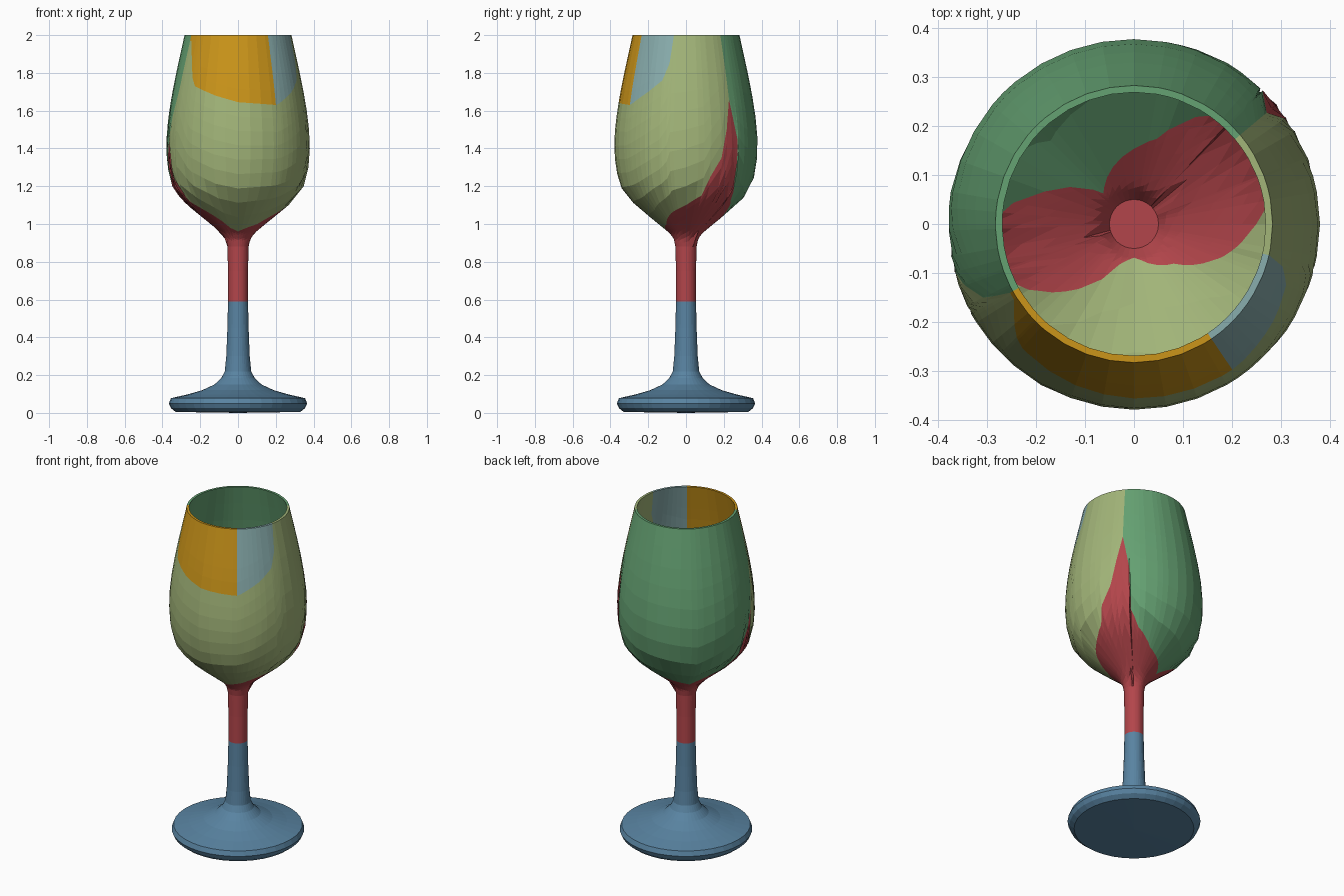
import bpy, bmesh, math

if "Cube" in bpy.data.objects:
    bpy.data.objects.remove(bpy.data.objects["Cube"])

# Bowl wall profiles (z, radius)
OUTER = [(.58, .053), (.75, .053), (.88, .056), (.92, .064), (.95, .085), (1.0, .145), (1.05, .207),
         (1.1, .268), (1.15, .315), (1.2, .348), (1.3, .373), (1.4, .38), (1.5, .376), (1.6, .364),
         (1.7, .347), (1.8, .327), (1.9, .305), (2.0, .283)]
INNER = [(.93, .05), (.97, .075), (1.05, .18), (1.1, .25), (1.15, .3), (1.2, .334), (1.3, .359),
         (1.4, .366), (1.5, .362), (1.6, .35), (1.8, .313), (2.0, .269)]
# Fracture lines (angle in degrees, z)
LOW_CRACK = [(0, 1.1), (15, 1.15), (21, 1.25), (30, 1.35), (35, 1.5), (40, 1.66), (46, 1.45),
             (47, 1.2), (55, 1.12), (75, 1.05), (90, 1.03), (135, .98), (160, 1.06), (175, 1.12),
             (182, 1.2), (190, 1.35), (195, 1.45), (199, 1.25), (207, 1.12), (225, 1.06),
             (250, .98), (270, .96), (315, 1.0), (340, 1.06), (360, 1.1)]
RIM_CRACK = [(195, 1.45), (206, 1.72), (209, 1.97), (212, 1.97), (224, 1.77), (228, 1.73),
             (250, 1.68), (270, 1.645), (304, 1.63), (308, 1.64), (325, 1.7), (338, 1.76),
             (344, 1.85), (347, 2.0), (400, 2.0)]


def interp(table, x):
    if x <= table[0][0]:
        return table[0][1]
    for (x0, y0), (x1, y1) in zip(table, table[1:]):
        if x <= x1:
            return y0 + (y1 - y0) * (x - x0) / (x1 - x0)
    return table[-1][1]


def low(a):
    return interp(LOW_CRACK, a % 360)


def rim(a):
    return interp(RIM_CRACK, a)


def angles(a0, a1):
    # even columns plus every crack corner
    corners = [a for a, _ in LOW_CRACK + RIM_CRACK] + [a + 360 for a, _ in LOW_CRACK]
    pts = sorted({a0, a1, *[a for a in corners + list(range(0, 410, 10)) if a0 < a < a1]})
    return [a for i, a in enumerate(pts) if i in (0, len(pts) - 1) or a - pts[i - 1] > .5]


def sweep(name, cols, section, color, full=False):
    """Revolve an angle-dependent closed section of (radius, z) points."""
    bm = bmesh.new()
    rings = []
    for a in cols:
        t = math.radians(a)
        rings.append([bm.verts.new((r * math.cos(t), r * math.sin(t), z)) for r, z in section(a)])
    n = len(rings[0])
    pairs = list(zip(rings, rings[1:]))
    if full:
        pairs.append((rings[-1], rings[0]))
    for p, q in pairs:
        for i in range(n if not full else n - 1):
            j = (i + 1) % n
            bm.faces.new((p[i], q[i], q[j], p[j]))
    if not full:
        bm.faces.new(rings[0])
        bm.faces.new(rings[-1][::-1])
    bmesh.ops.remove_doubles(bm, verts=bm.verts, dist=.0005)
    bmesh.ops.dissolve_degenerate(bm, edges=bm.edges, dist=.0002)
    bmesh.ops.recalc_face_normals(bm, faces=bm.faces)
    me = bpy.data.meshes.new(name)
    bm.to_mesh(me)
    bm.free()
    mat = bpy.data.materials.new(name + "_colour")
    mat.diffuse_color = (*color, 1)
    mat.use_nodes = True
    mat.node_tree.nodes["Principled BSDF"].inputs["Base Color"].default_value = mat.diffuse_color
    me.materials.append(mat)
    bpy.context.collection.objects.link(bpy.data.objects.new(name, me))


def wall(lo, hi, rows=9):
    """Curved shard section between two fracture heights."""
    def section(a):
        z0, z1 = lo(a), hi(a)
        zs = [z0 + (z1 - z0) * i / rows for i in range(rows + 1)]
        return [(interp(OUTER, z), z) for z in zs] + [(interp(INNER, z), z) for z in reversed(zs)]
    return section


def top(a):
    return 2.0


# Foot and lower stem
FOOT = [(0, 0), (.33, .005), (.355, .025), (.366, .05), (.355, .078), (.27, .097), (.19, .12),
        (.125, .15), (.088, .185), (.07, .22), (.062, .3), (.056, .45), (.053, .59), (0, .59)]
sweep("foot_and_lower_stem", [i * 10 for i in range(36)], lambda a: FOOT, (.1, .23, .36), True)


# Upper stem with the broken bowl bottom and its two tongues
def stem_section(a):
    z1 = low(a)
    up = [.88 + (z1 - .88) * i / 9 for i in range(10)]
    down = [z1 + (.93 - z1) * i / 8 for i in range(9)]
    return ([(0, .59), (.053, .59), (.053, .75)] + [(interp(OUTER, z), z) for z in up]
            + [(interp(INNER, z), z) for z in down] + [(0, .93)])


sweep("upper_stem_and_bowl_bottom", angles(0, 360)[:-1], stem_section, (.45, .06, .07), True)

# Bowl shards
sweep("back_bowl_shard", angles(40, 209), wall(lambda a: low(a) if a <= 195 else rim(a), top),
      (.13, .36, .17))
sweep("front_bowl_shard", angles(195, 400), wall(low, rim), (.36, .46, .19))
sweep("wide_rim_shard", angles(209, 304), wall(rim, top, 5), (.6, .3, .01))
sweep("narrow_rim_shard", angles(304, 347), wall(rim, top, 5), (.25, .42, .42))
